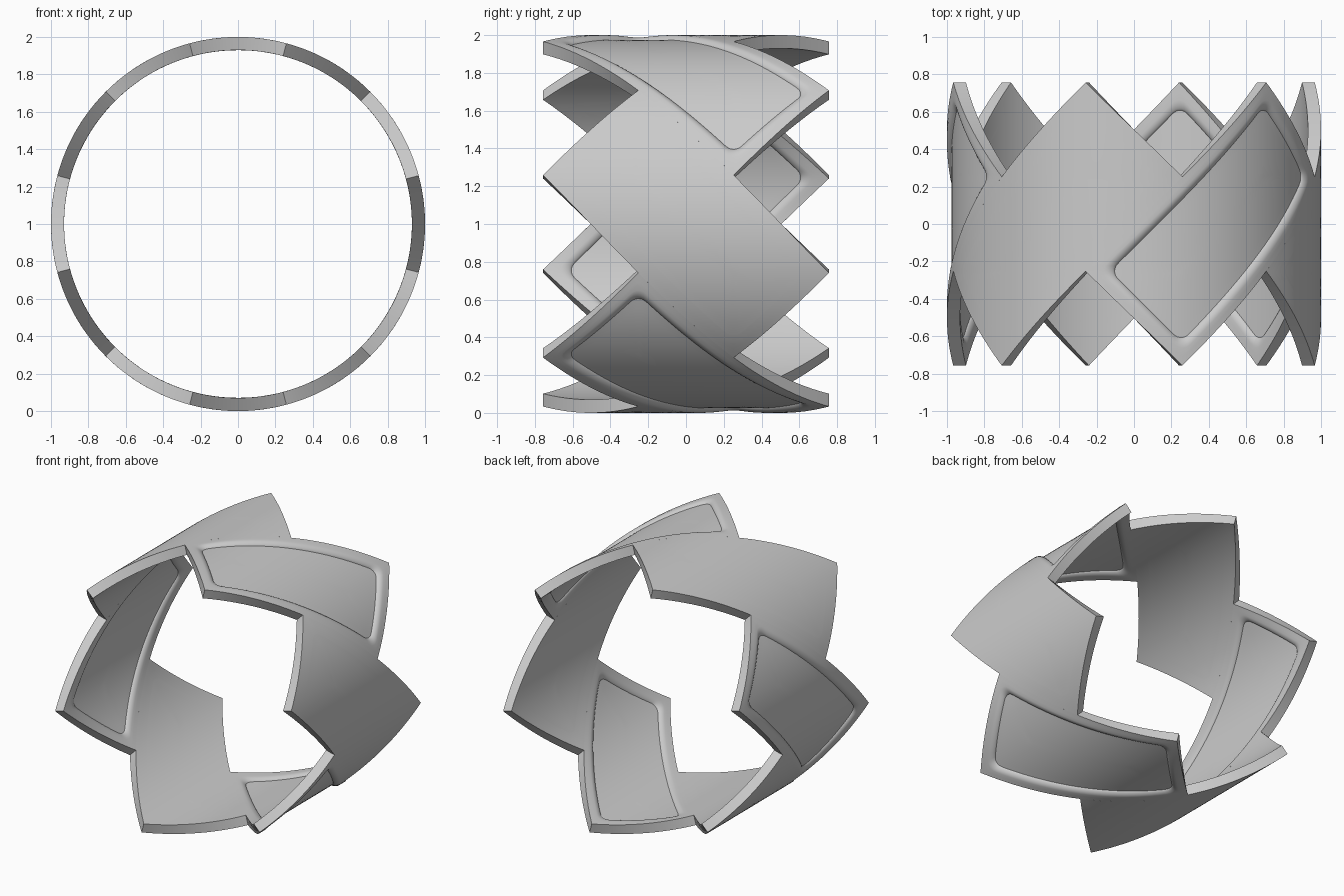
import bpy, bmesh, math

if "Cube" in bpy.data.objects:
    bpy.data.objects.remove(bpy.data.objects["Cube"])

HALF_WIDTH = 0.757        # ring half width along y
R_OUT, R_IN = 1.0, 0.93   # ring radii
CORNER = 0.08             # panel corner rounding (in tile units)


def clamp(v, lim):
    return max(-lim, min(lim, v))


def side_samples(half, count):
    """Positions along one side, denser near the corners."""
    near = [0, CORNER * 0.4, CORNER * 0.8, CORNER * 1.3]
    start, end = -half + near[-1], half - near[-1]
    mid = [start + (end - start) * i / count for i in range(1, count)]
    return [-half + n for n in near] + mid + [half - n for n in reversed(near[1:])]


# outline of the 2 x 1 tile, centred
LONG, SHORT = side_samples(1.0, 22), side_samples(0.5, 11)
OUTLINE = ([(a, -0.5) for a in LONG] + [(1.0, b) for b in SHORT] +
           [(-a, 0.5) for a in LONG] + [(-1.0, -b) for b in SHORT])


def inset_loop(inset, rounding):
    """Outline moved inward by inset, with rounded corners."""
    ha, hb = 1.0 - inset, 0.5 - inset
    r = min(rounding, hb)
    pts = []
    for a, b in OUTLINE:
        # keep distance to the nearest corner so the corner samples stay dense
        a, b = a * ha, b * 2 * hb
        if r > 0:
            ca, cb = clamp(a, ha - r), clamp(b, hb - r)
            da, db = a - ca, b - cb
            length = math.hypot(da, db)
            if da and db and length > 1e-9:
                reach = max(abs(da), abs(db)) / length
                a, b = ca + da * reach, cb + db * reach
        pts.append((a, b))
    return pts


def wrap(a, b, radius, turn):
    """Wrap diagonal tile coordinates around the ring (axis along y)."""
    y = HALF_WIDTH * 2 / 3 * (a + b)
    ang = math.radians(turn + 30 * (b - a))
    return (radius * math.cos(ang), y, 1 + radius * math.sin(ang))


def build_tile(name, turn, depth_out, depth_in):
    # (inset, share of recess depth, corner rounding): rim, rolled edge, floor
    profile = [(0, 0, 0), (0.04, 0, 0.03), (0.07, 0, CORNER), (0.085, 0.07, CORNER),
               (0.10, 0.25, CORNER), (0.113, 0.52, CORNER), (0.122, 0.8, CORNER),
               (0.125, 1, CORNER)]
    profile += [(0.125 + 0.375 * i / 6, 1, CORNER * (1 - i / 6)) for i in range(1, 7)]
    chain = [(d, R_IN + depth_in * s, c) for d, s, c in reversed(profile)]
    chain += [(d, R_OUT - depth_out * s, c) for d, s, c in profile]

    bm = bmesh.new()
    loops = [[bm.verts.new(wrap(a, b, r, turn)) for a, b in inset_loop(d, c)]
             for d, r, c in chain]
    n = len(OUTLINE)
    for lo, hi in zip(loops, loops[1:]):
        for i in range(n):
            j = (i + 1) % n
            bm.faces.new((lo[i], lo[j], hi[j], hi[i]))
    bmesh.ops.remove_doubles(bm, verts=bm.verts, dist=0.0002)
    bmesh.ops.recalc_face_normals(bm, faces=bm.faces)
    mesh = bpy.data.meshes.new(name)
    bm.to_mesh(mesh)
    bm.free()
    obj = bpy.data.objects.new(name, mesh)
    bpy.context.collection.objects.link(obj)
    bpy.ops.object.select_all(action='DESELECT')
    obj.select_set(True)
    bpy.context.view_layer.objects.active = obj
    bpy.ops.object.shade_smooth_by_angle(angle=math.radians(32))


# alternate plain and recessed tiles around the ring
for k in range(3):
    build_tile(f"plain_tile_{k + 1}", 120 * k, 0, 0)
    build_tile(f"recessed_tile_{k + 1}", 120 * k + 60, 0.025, 0.02)
